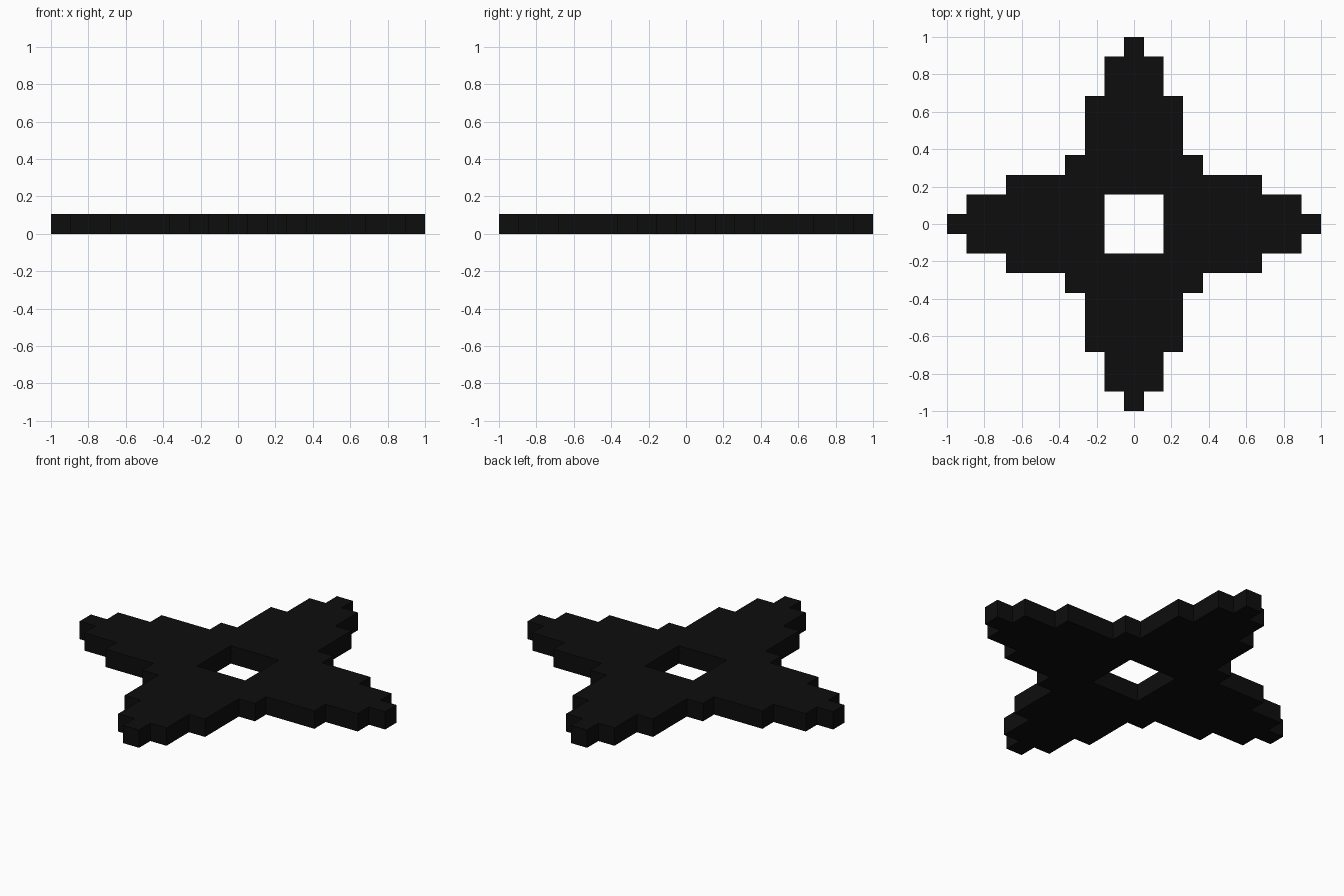
import bpy
import bmesh

if "Cube" in bpy.data.objects:
    bpy.data.objects.remove(bpy.data.objects["Cube"])

U = 2 / 19          # one step of the blocky outline
black = bpy.data.materials.new("black")
black.diffuse_color = (0.004, 0.004, 0.004, 1)
black.use_nodes = True
black.node_tree.nodes["Principled BSDF"].inputs["Base Color"].default_value = black.diffuse_color

# Stepped outline of one quarter of the star, in steps
QUARTER = [(9.5, .5), (8.5, .5), (8.5, 1.5), (6.5, 1.5), (6.5, 2.5), (3.5, 2.5),
           (3.5, 3.5), (2.5, 3.5), (2.5, 6.5), (1.5, 6.5), (1.5, 8.5), (.5, 8.5), (.5, 9.5)]
HOLE = [(1.5, 1.5)]


def full_turn(points):
    """Repeat a quarter outline four times around the centre."""
    loop = []
    for _ in range(4):
        loop += points
        points = [(-y, x) for x, y in points]
    return loop


def add_loop(bm, points):
    verts = [bm.verts.new((x * U, y * U, 0)) for x, y in points]
    return [bm.edges.new((v, verts[i - 1])) for i, v in enumerate(verts)]


# Flat star with a square hole, thickened upwards
bm = bmesh.new()
edges = add_loop(bm, full_turn(QUARTER)) + add_loop(bm, full_turn(HOLE))
bmesh.ops.triangle_fill(bm, edges=edges, use_beauty=True, normal=(0, 0, 1))
top = bmesh.ops.extrude_face_region(bm, geom=bm.faces[:], use_keep_orig=True)
top_verts = [g for g in top["geom"] if isinstance(g, bmesh.types.BMVert)]
bmesh.ops.translate(bm, verts=top_verts, vec=(0, 0, U))
bmesh.ops.recalc_face_normals(bm, faces=bm.faces[:])

mesh = bpy.data.meshes.new("throwing_star")
bm.to_mesh(mesh)
bm.free()
mesh.materials.append(black)
star = bpy.data.objects.new("throwing_star", mesh)
bpy.context.collection.objects.link(star)
